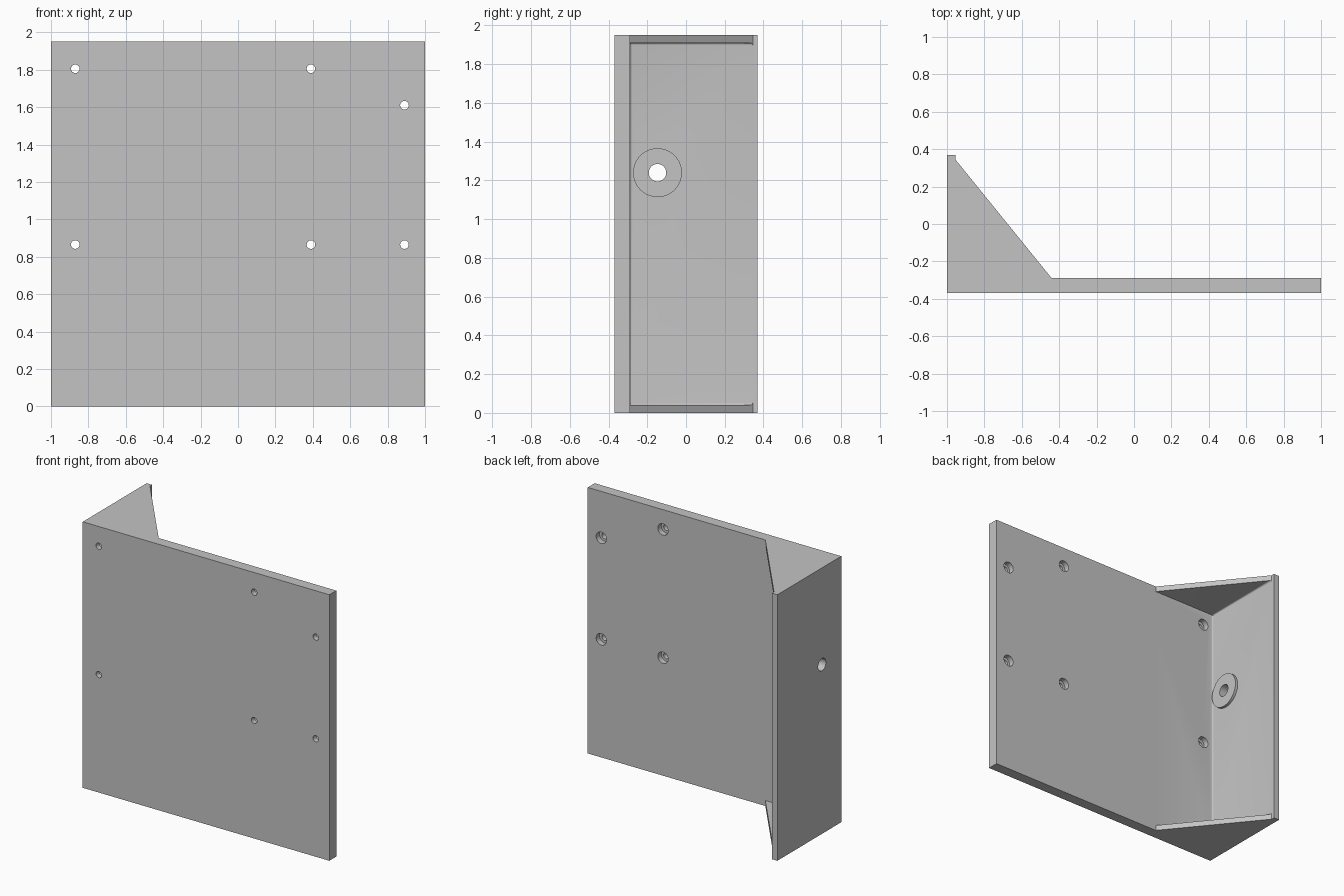
import bpy, bmesh, math
from mathutils import Matrix, Vector

cube = bpy.data.objects.get("Cube")
if cube:
    bpy.data.objects.remove(cube, do_unlink=True)

HEIGHT, WALL = 1.95, 0.04
FRONT, BACK, FLOOR = -0.37, 0.37, -0.29
INNER = -0.955          # inner face of the side flange

grey = bpy.data.materials.new("plain_grey")
grey.use_nodes = True
colour = (0.55, 0.55, 0.55, 1)
grey.diffuse_color = colour
grey.node_tree.nodes["Principled BSDF"].inputs["Base Color"].default_value = colour


def add_object(name, bm):
    bmesh.ops.recalc_face_normals(bm, faces=bm.faces)
    mesh = bpy.data.meshes.new(name)
    bm.to_mesh(mesh)
    bm.free()
    mesh.materials.append(grey)
    obj = bpy.data.objects.new(name, mesh)
    bpy.context.collection.objects.link(obj)
    return obj


def prism(name, outline, height):
    bm = bmesh.new()
    face = bm.faces.new([bm.verts.new((x, y, 0)) for x, y in outline])
    result = bmesh.ops.extrude_face_region(bm, geom=[face])
    top = [v for v in result["geom"] if isinstance(v, bmesh.types.BMVert)]
    bmesh.ops.translate(bm, verts=top, vec=(0, 0, height))
    return add_object(name, bm)


def cylinder(name, start, end, radius, segments=32):
    start, end = Vector(start), Vector(end)
    axis = end - start
    bm = bmesh.new()
    turn = axis.to_track_quat("Z", "Y").to_matrix().to_4x4()
    bmesh.ops.create_cone(bm, cap_ends=True, segments=segments, radius1=radius,
                          radius2=radius, depth=axis.length,
                          matrix=Matrix.Translation((start + end) / 2) @ turn)
    return add_object(name, bm)


def combine(target, tool, operation="DIFFERENCE"):
    mod = target.modifiers.new(tool.name, "BOOLEAN")
    mod.operation, mod.solver, mod.object = operation, "EXACT", tool
    bpy.context.view_layer.objects.active = target
    bpy.ops.object.modifier_apply(modifier=mod.name)
    bpy.data.objects.remove(tool, do_unlink=True)


# Bracket body: mounting plate, side flange and sloping end webs
bracket = prism("mounting_bracket", [
    (-1, FRONT), (1, FRONT), (1, FLOOR), (-0.44, FLOOR),
    (INNER, 0.345), (INNER, BACK), (-1, BACK)], HEIGHT)

# Pocket between the webs, with small fillets on its inner edges
bm = bmesh.new()
bmesh.ops.create_cube(bm, size=1)
size = Vector((3, 1.5, HEIGHT - 2 * WALL))
bmesh.ops.scale(bm, vec=size, verts=bm.verts)
bmesh.ops.translate(bm, verts=bm.verts, vec=(
    INNER + size.x / 2, FLOOR + size.y / 2, HEIGHT / 2))
wall_edges = [e for e in bm.edges if all(v.co.x < 0 for v in e.verts)]
bmesh.ops.bevel(bm, geom=wall_edges, offset=0.012, segments=4,
                profile=0.5, affect="EDGES")
combine(bracket, add_object("pocket_cutter", bm))

# Raised boss on the flange and its through hole
boss_y, boss_z = -0.147, 1.24
combine(bracket, cylinder("flange_boss", (INNER - 0.02, boss_y, boss_z),
                          (INNER + 0.02, boss_y, boss_z), 0.126, 48), "UNION")
combine(bracket, cylinder("flange_hole", (-1.1, boss_y, boss_z),
                          (-0.8, boss_y, boss_z), 0.045))

# Screw holes, counterbored from the back of the plate
for x, top_z in ((-0.87, 1.805), (0.39, 1.805), (0.89, 1.61)):
    for z in (0.865, top_z):
        combine(bracket, cylinder("screw_hole", (x, FRONT - 0.1, z),
                                  (x, FLOOR + 0.1, z), 0.023, 24))
        combine(bracket, cylinder("counterbore", (x, FLOOR - 0.04, z),
                                  (x, FLOOR + 0.1, z), 0.042, 24))

# Smooth the curved walls while keeping edges crisp
bpy.ops.object.select_all(action="DESELECT")
bracket.select_set(True)
bpy.context.view_layer.objects.active = bracket
bpy.ops.object.shade_smooth_by_angle(angle=math.radians(30))
